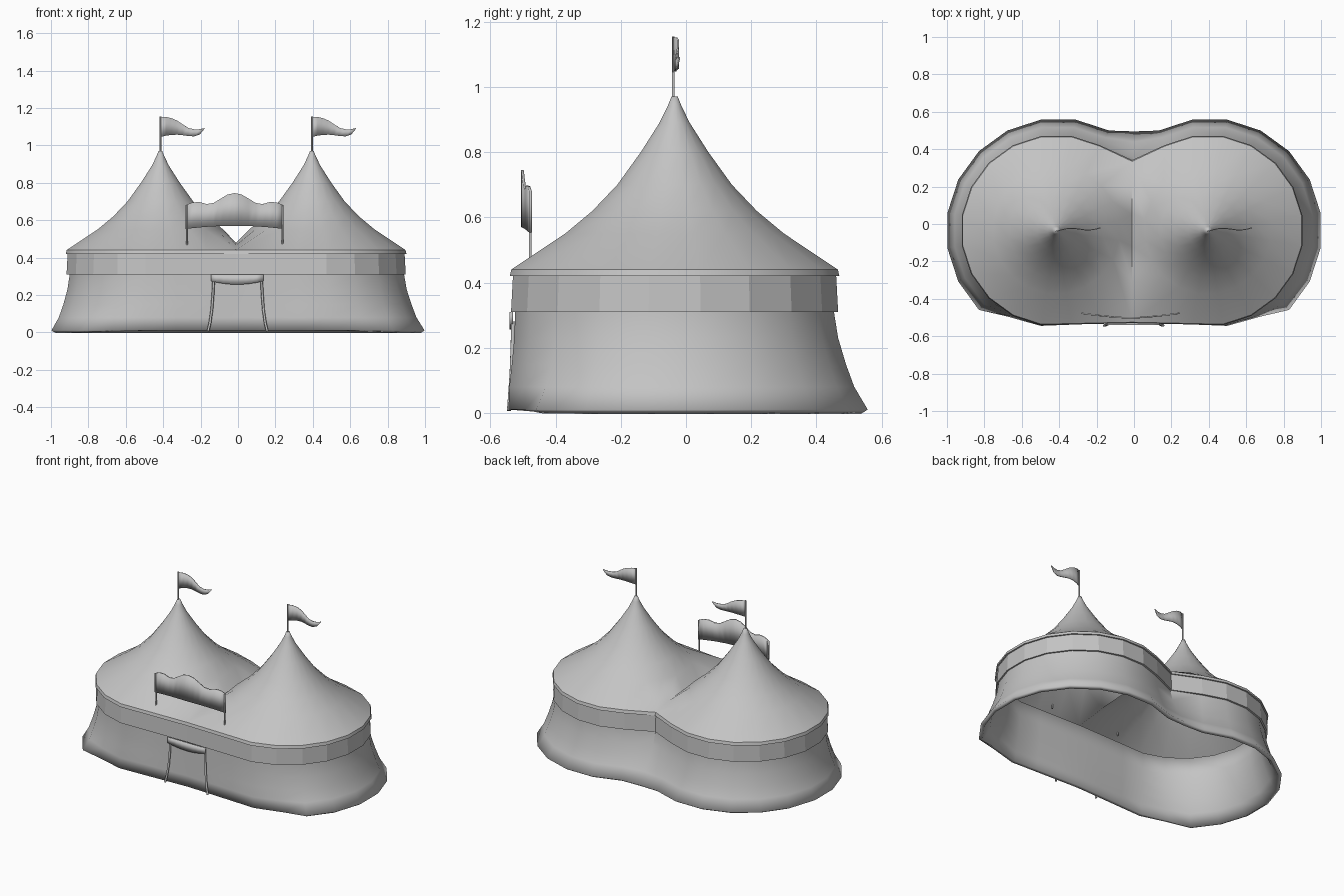
import bpy, bmesh
from math import sin, cos, radians, pi
from mathutils import Vector

if "Cube" in bpy.data.objects:
    bpy.data.objects.remove(bpy.data.objects["Cube"])

canvas = bpy.data.materials.new("grey canvas")
canvas.use_nodes = True
canvas.diffuse_color = (0.55, 0.55, 0.55, 1)
canvas.node_tree.nodes["Principled BSDF"].inputs["Base Color"].default_value = canvas.diffuse_color

CX, CY = 0.405, -0.035          # mast position in each half
ANGLES = range(-135, 136, 18)   # outer arc of one half, front seam to back seam


def finish(name, bm, smooth=None, thick=0, offset=-1):
    me = bpy.data.meshes.new(name)
    bm.to_mesh(me)
    bm.free()
    ob = bpy.data.objects.new(name, me)
    bpy.context.collection.objects.link(ob)
    me.materials.append(canvas)
    if smooth:
        bpy.ops.object.select_all(action='DESELECT')
        ob.select_set(True)
        bpy.context.view_layer.objects.active = ob
        bpy.ops.object.shade_smooth_by_angle(angle=radians(smooth))
    if thick:
        mod = ob.modifiers.new("thickness", 'SOLIDIFY')
        mod.thickness, mod.offset = thick, offset
    return ob


def half_outline(r, front, back, squash=1):
    """Half of the twin-lobed plan, from the front seam to the back seam."""
    pts = []
    for a in ANGLES:
        t = radians(a)
        k = squash if sin(t) < -0.8 else 1
        pts.append(Vector((CX + r * cos(t), CY + r * k * sin(t))))
    pts[0], pts[-1] = Vector((0, front)), Vector((0, back))
    for i in (1, 2):            # nearly straight front between the lobes
        pts[i] = pts[0].lerp(pts[3], i / 3)
    return pts


def loft(name, levels, smooth=None, thick=0):
    """Skin closed twin-lobed outlines: (z, x shift, radius, front, back, squash)."""
    bm = bmesh.new()
    rings = []
    for z, dx, *shape in levels:
        half = half_outline(*shape)
        loop = half + [Vector((-p.x, p.y)) for p in reversed(half[1:-1])]
        rings.append([bm.verts.new((p.x + dx, p.y, z)) for p in loop])
    n = len(rings[0])
    for lo, hi in zip(rings, rings[1:]):
        for i in range(n):
            j = (i + 1) % n
            bm.faces.new((lo[i], lo[j], hi[j], hi[i]))
    return finish(name, bm, smooth, thick)


# Flared walls, valance band and roof lip
loft("wall", [(0.01, 0, 0.6, -0.525, 0.495, 0.86),
              (0.08, -0.002, 0.558, -0.522, 0.44, 0.92),
              (0.15, -0.003, 0.532, -0.52, 0.395, 0.95),
              (0.23, -0.005, 0.508, -0.518, 0.355, 0.98),
              (0.31, -0.006, 0.495, -0.515, 0.33, 1),
              (0.42, -0.008, 0.492, -0.51, 0.325, 1)], 40, 0.025)
loft("valance", [(0.31, -0.01, 0.508, -0.528, 0.338, 1),
                 (0.42, -0.01, 0.502, -0.522, 0.334, 1)], None, 0.012)
loft("roof_lip", [(0.42, -0.01, 0.498, -0.515, 0.328, 1),
                  (0.42, -0.01, 0.512, -0.53, 0.342, 1),
                  (0.44, -0.01, 0.507, -0.525, 0.335, 1)], 30)

# Two concave conical roofs that meet in a soft valley
bm = bmesh.new()
rim = half_outline(0.507, -0.525, 0.335)
valley = [(0.2, 0.465), (0.05, 0.477), (-0.12, 0.479), (-0.31, 0.467)]
rim = [(p.x, p.y, 0.44) for p in rim] + [(0, y, z) for y, z in valley]
slope = [(0.34, 0.55), (0.255, 0.62), (0.178, 0.70), (0.105, 0.80), (0.047, 0.89), (0.022, 0.94), (0.01, 0.97)]
for s in (1, -1):
    rings = [rim]
    for r, z in slope:
        rings.append([(CX + r * cos(radians(-135 + 18 * i)),
                       CY + r * sin(radians(-135 + 18 * i)), z) for i in range(20)])
    rings = [[bm.verts.new((s * x - 0.01, y, z)) for x, y, z in ring] for ring in rings]
    for lo, hi in zip(rings, rings[1:]):
        for i in range(20):
            j = (i + 1) % 20
            quad = (lo[i], lo[j], hi[j], hi[i])
            bm.faces.new(quad if s > 0 else quad[::-1])
    bm.faces.new(rings[-1][::s])
bmesh.ops.remove_doubles(bm, verts=bm.verts, dist=0.0005)
finish("roof", bm, 75)


def ribbon(name, rows, thick):
    """Cloth strip from (x, y, bottom z, top z) columns."""
    bm = bmesh.new()
    cols = [(bm.verts.new((x, y, a)), bm.verts.new((x, y, b))) for x, y, a, b in rows]
    for (a, b), (c, d) in zip(cols, cols[1:]):
        bm.faces.new((a, c, d, b))
    return finish(name, bm, 40, thick, 0)


def rod(name, path, radius):
    cu = bpy.data.curves.new(name, 'CURVE')
    cu.dimensions, cu.bevel_depth, cu.bevel_resolution = '3D', radius, 1
    cu.use_fill_caps = True
    sp = cu.splines.new('POLY')
    sp.points.add(len(path) - 1)
    for p, co in zip(sp.points, path):
        p.co = (*co, 1)
    cu.materials.append(canvas)
    ob = bpy.data.objects.new(name, cu)
    bpy.context.collection.objects.link(ob)


# Masts with waving flags
flag = [(0, 1.045, 1.152), (0.03, 1.052, 1.152), (0.06, 1.056, 1.145), (0.09, 1.057, 1.132),
        (0.12, 1.054, 1.112), (0.15, 1.05, 1.093), (0.18, 1.048, 1.086), (0.21, 1.058, 1.086),
        (0.235, 1.088, 1.092)]
for side, mx in (("left", CX - 0.01), ("right", -CX - 0.01)):
    rod(side + "_mast", [(mx, CY - 0.004, 0.95), (mx, CY - 0.004, 1.155)], 0.005)
    ribbon(side + "_flag", [(mx + x, CY - 0.005 + 0.1 * x + 0.01 * sin(x * 8 * pi), a, b)
                            for x, a, b in flag], 0.005)

# Scalloped sign above the entrance, on two posts
top = [0.68, 0.695, 0.697, 0.686, 0.692, 0.715, 0.737, 0.745]
top += top[-2::-1]
sign = []
for i, z in enumerate(top):
    u = i / 7 - 1
    sign.append((-0.018 + 0.262 * u, -0.502 + 0.025 * abs(u) ** 1.5, 0.57 - 0.017 * abs(u) ** 2, z))
ribbon("sign", sign, 0.008)
for side, x in (("left", 0.237), ("right", -0.273)):
    rod(side + "_sign_post", [(x, -0.478, 0.45), (x, -0.478, 0.68)], 0.005)

# Entrance: sagging header and two draped curtain edges
header = []
for i in range(9):
    u = i / 4 - 1
    header.append((-0.005 + 0.14 * u, -0.536, 0.256 + 0.018 * u * u, 0.31))
ribbon("entrance_header", header, 0.01)
drape = [(0.128, -0.53, 0.28), (0.132, -0.532, 0.2), (0.138, -0.535, 0.12), (0.148, -0.54, 0.05), (0.158, -0.543, 0.007)]
for side, s in (("left", 1), ("right", -1)):
    rod(side + "_curtain_edge", [(s * x - 0.002, y, z) for x, y, z in drape], 0.007)
